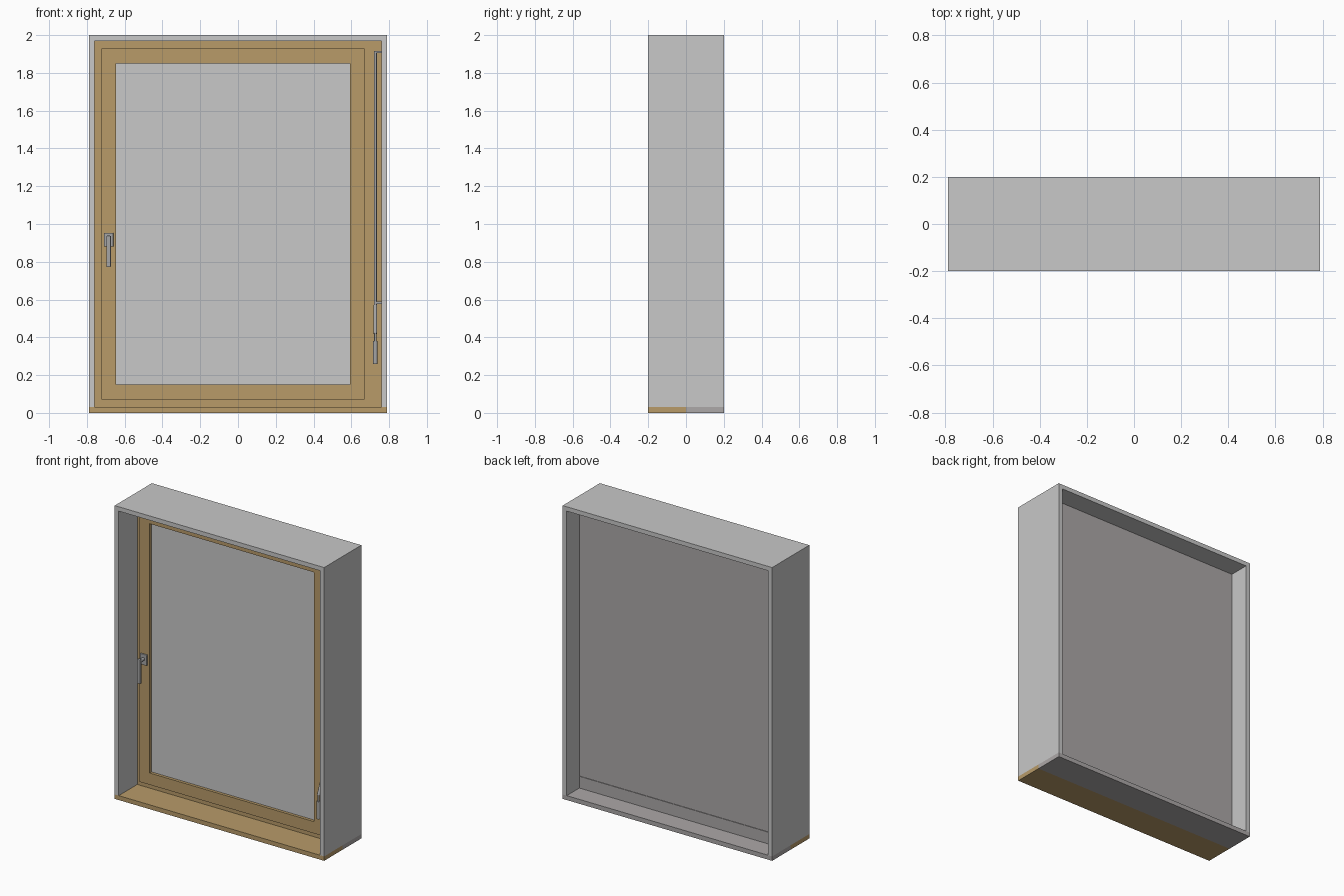
import bpy, bmesh
from mathutils import Vector

if "Cube" in bpy.data.objects:
    bpy.data.objects.remove(bpy.data.objects["Cube"])


def material(name, rgb):
    m = bpy.data.materials.new(name)
    m.diffuse_color = (*rgb, 1)
    m.use_nodes = True
    m.node_tree.nodes["Principled BSDF"].inputs["Base Color"].default_value = m.diffuse_color
    return m


LIGHT = material("light_grey", (0.578, 0.578, 0.578))
WOOD = material("wood", (0.479, 0.328, 0.141))
CLAD = material("warm_grey", (0.413, 0.392, 0.392))
METAL = material("metal", (0.376, 0.376, 0.381))


def finish(name, bm, mat):
    bmesh.ops.recalc_face_normals(bm, faces=bm.faces)
    me = bpy.data.meshes.new(name)
    bm.to_mesh(me)
    bm.free()
    me.materials.append(mat)
    ob = bpy.data.objects.new(name, me)
    bpy.context.collection.objects.link(ob)
    return ob


def box(name, x, y, z, mat, bevel=0):
    bm = bmesh.new()
    bmesh.ops.create_cube(bm, size=1)
    for v in bm.verts:
        v.co = [(a + b) / 2 + c * (b - a) for c, (a, b) in zip(v.co, (x, y, z))]
    if bevel:
        bmesh.ops.bevel(bm, geom=bm.edges[:], offset=bevel, segments=2,
                        profile=0.5, affect='EDGES')
    return finish(name, bm, mat)


def ring(name, outer, inner, y, mat):
    """Rectangular frame in the xz plane; rectangles are (x0, x1, z0, z1)."""
    bm = bmesh.new()

    def loop(r, yy):
        x0, x1, z0, z1 = r
        return [bm.verts.new((a, yy, b)) for a, b in
                ((x0, z0), (x1, z0), (x1, z1), (x0, z1))]
    loops = [loop(outer, y[0]), loop(inner, y[0]), loop(inner, y[1]), loop(outer, y[1])]
    for k in range(4):
        a, b = loops[k], loops[(k + 1) % 4]
        for i in range(4):
            j = (i + 1) % 4
            bm.faces.new((a[i], a[j], b[j], b[i]))
    return finish(name, bm, mat)


def rod(name, p, q, r, mat=METAL):
    p, q = Vector(p), Vector(q)
    bm = bmesh.new()
    bmesh.ops.create_cone(bm, cap_ends=True, segments=16, radius1=r, radius2=r,
                          depth=(q - p).length)
    rot = (q - p).to_track_quat('Z', 'Y')
    for v in bm.verts:
        v.co = rot @ v.co + (p + q) / 2
    for f in bm.faces:
        f.smooth = len(f.verts) == 4
    for e in bm.edges:
        e.smooth = all(len(f.verts) == 4 for f in e.link_faces)
    return finish(name, bm, mat)


# wall reveal: two sides and a lintel
W, T = 0.79, 0.03
for side, s in (("left", -1), ("right", 1)):
    box(f"{side}_reveal", sorted((s * W, s * (W - T))), (-0.2, 0.2), (T, 2), LIGHT)
box("top_reveal", (-W + T, W - T), (-0.2, 0.2), (2 - T, 2), LIGHT)

# inner wooden sill and outer grey sill
box("inner_sill", (-W, W), (-0.2, 0), (0, T), WOOD)
box("outer_sill", (-W, W), (0, 0.2), (0, T), CLAD)

# fixed frame, opening sash, pane and outside cladding
SASH = (-0.723, 0.67, 0.07, 1.93)
GLASS = (-0.645, 0.593, 0.15, 1.85)
ring("fixed_frame", (-W + T, W - T, T, 2 - T), GLASS, (0.0, 0.05), WOOD)
ring("sash", SASH, GLASS, (-0.03, 0.0), WOOD)
box("pane", GLASS[:2], (-0.01, 0.05), GLASS[2:], LIGHT)
box("outside_panel", (-W + T, W - T), (0.05, 0.06), (T, 2 - T), CLAD)
box("outside_bottom_rail", (-W + T, W - T), (0.06, 0.064), (T, 0.11), CLAD)

# window handle
box("handle_plate", (-0.71, -0.66), (-0.042, -0.03), (0.88, 0.953), METAL, 0.003)
rod("handle_spindle", (-0.685, -0.042, 0.922), (-0.685, -0.08, 0.922), 0.011)
box("handle_lever", (-0.697, -0.673), (-0.094, -0.076), (0.772, 0.938), METAL, 0.004)

# shutter crank: rod, wall brackets, folding arm and grip
CX, CY = 0.727, -0.11
rod("crank_rod", (CX, CY, 1.915), (CX, CY, 0.56), 0.008)
for name, z in (("top_bracket", 1.91), ("lower_bracket", 0.583)):
    box(name, (CX - 0.008, W - T), (CY - 0.008, CY + 0.008), (z - 0.006, z + 0.006), METAL)
rod("crank_arm", (CX, CY, 0.568), (CX, -0.17, 0.42), 0.010)
rod("crank_joint", (CX, -0.17, 0.425), (CX, -0.17, 0.37), 0.006)
rod("crank_grip", (CX, -0.17, 0.38), (CX, -0.17, 0.26), 0.012)
